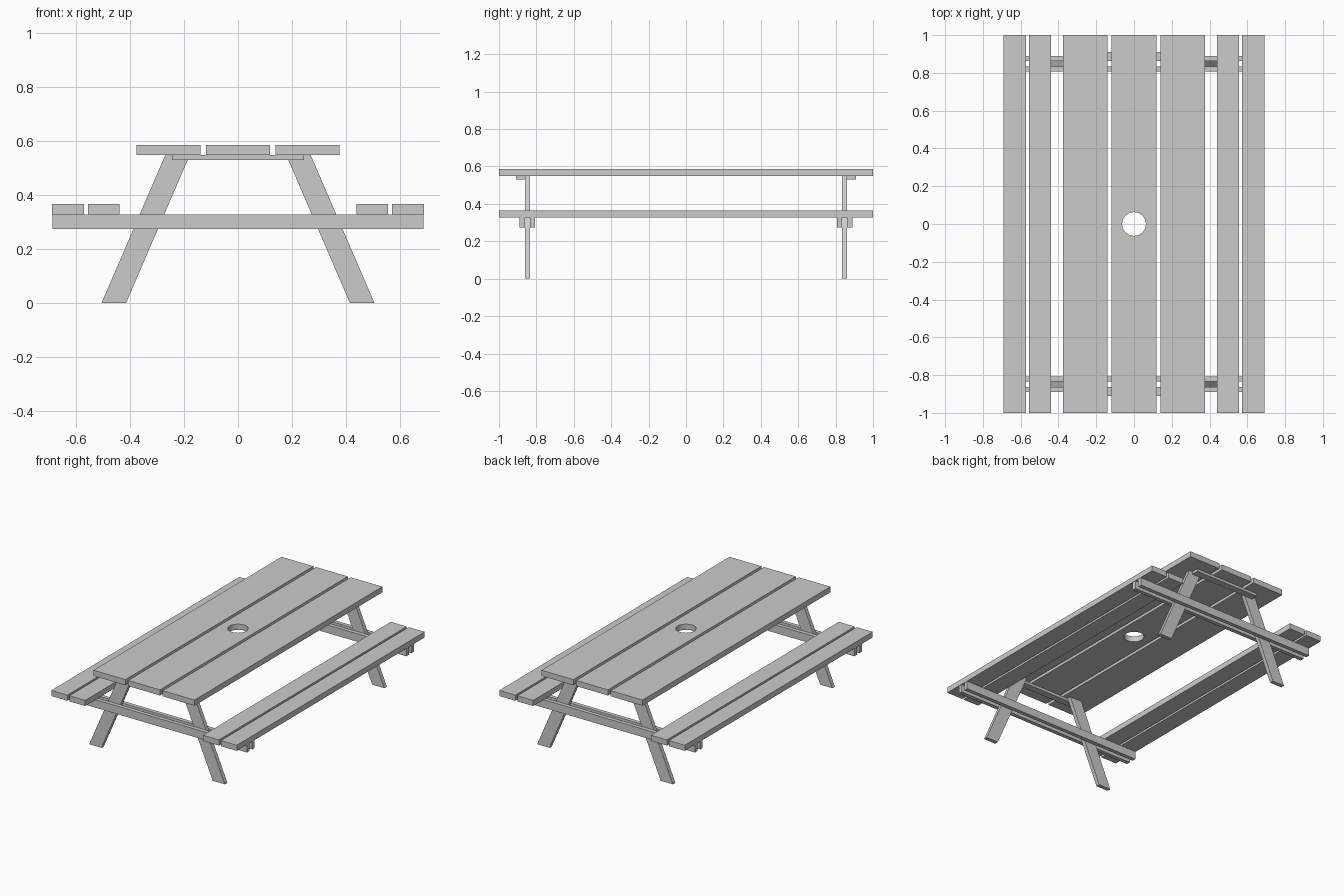
import bpy
import bmesh

if "Cube" in bpy.data.objects:
    bpy.data.objects.remove(bpy.data.objects["Cube"])


def prism(name, profile, y0, y1):
    """Extrude an x-z outline from y0 to y1."""
    bm = bmesh.new()
    face = bm.faces.new([bm.verts.new((x, y0, z)) for x, z in profile])
    ext = bmesh.ops.extrude_face_region(bm, geom=[face])
    moved = [v for v in ext["geom"] if isinstance(v, bmesh.types.BMVert)]
    bmesh.ops.translate(bm, verts=moved, vec=(0, y1 - y0, 0))
    bmesh.ops.recalc_face_normals(bm, faces=bm.faces)
    mesh = bpy.data.meshes.new(name)
    bm.to_mesh(mesh)
    bm.free()
    obj = bpy.data.objects.new(name, mesh)
    bpy.context.collection.objects.link(obj)
    return obj


def board(name, x0, x1, y0, y1, z0, z1):
    return prism(name, [(x0, z0), (x1, z0), (x1, z1), (x0, z1)], y0, y1)


TOP_Z = (0.548, 0.586)
SEAT_Z = (0.328, 0.366)

# Table top: centre plank with an umbrella hole
centre = board("table_plank_centre", -0.1185, 0.1185, -1, 1, *TOP_Z)
bpy.ops.mesh.primitive_cylinder_add(vertices=48, radius=0.0625, depth=0.3,
                                    location=(0, 0, 0.567))
cutter = bpy.context.object
cutter.name = "umbrella_hole_cutter"
cutter.hide_render = True
cutter.display_type = 'WIRE'
hole = centre.modifiers.new("umbrella_hole", 'BOOLEAN')
hole.operation = 'DIFFERENCE'
hole.solver = 'EXACT'
hole.object = cutter

for side, sx in (("left", -1), ("right", 1)):
    # Outer table plank and the two planks of each bench
    board(f"table_plank_{side}", *sorted((sx * 0.139, sx * 0.376)), -1, 1, *TOP_Z)
    board(f"seat_inner_{side}", *sorted((sx * 0.439, sx * 0.557)), -1, 1, *SEAT_Z)
    board(f"seat_outer_{side}", *sorted((sx * 0.572, sx * 0.691)), -1, 1, *SEAT_Z)

for end, sy in (("front", -1), ("back", 1)):
    # Slanted legs
    for side, sx in (("left", -1), ("right", 1)):
        outline = [(sx * 0.506, 0), (sx * 0.415, 0), (sx * 0.179, 0.548), (sx * 0.270, 0.548)]
        prism(f"{end}_leg_{side}", outline, sy * 0.835, sy * 0.862)
    # Pair of seat beams clamping the legs
    board(f"{end}_beam_inner", -0.689, 0.689, sy * 0.808, sy * 0.835, 0.274, 0.328)
    board(f"{end}_beam_outer", -0.689, 0.689, sy * 0.862, sy * 0.889, 0.274, 0.328)
    # Flat cleat under the table top
    board(f"{end}_cleat", -0.244, 0.244, sy * 0.862, sy * 0.910, 0.530, 0.548)
